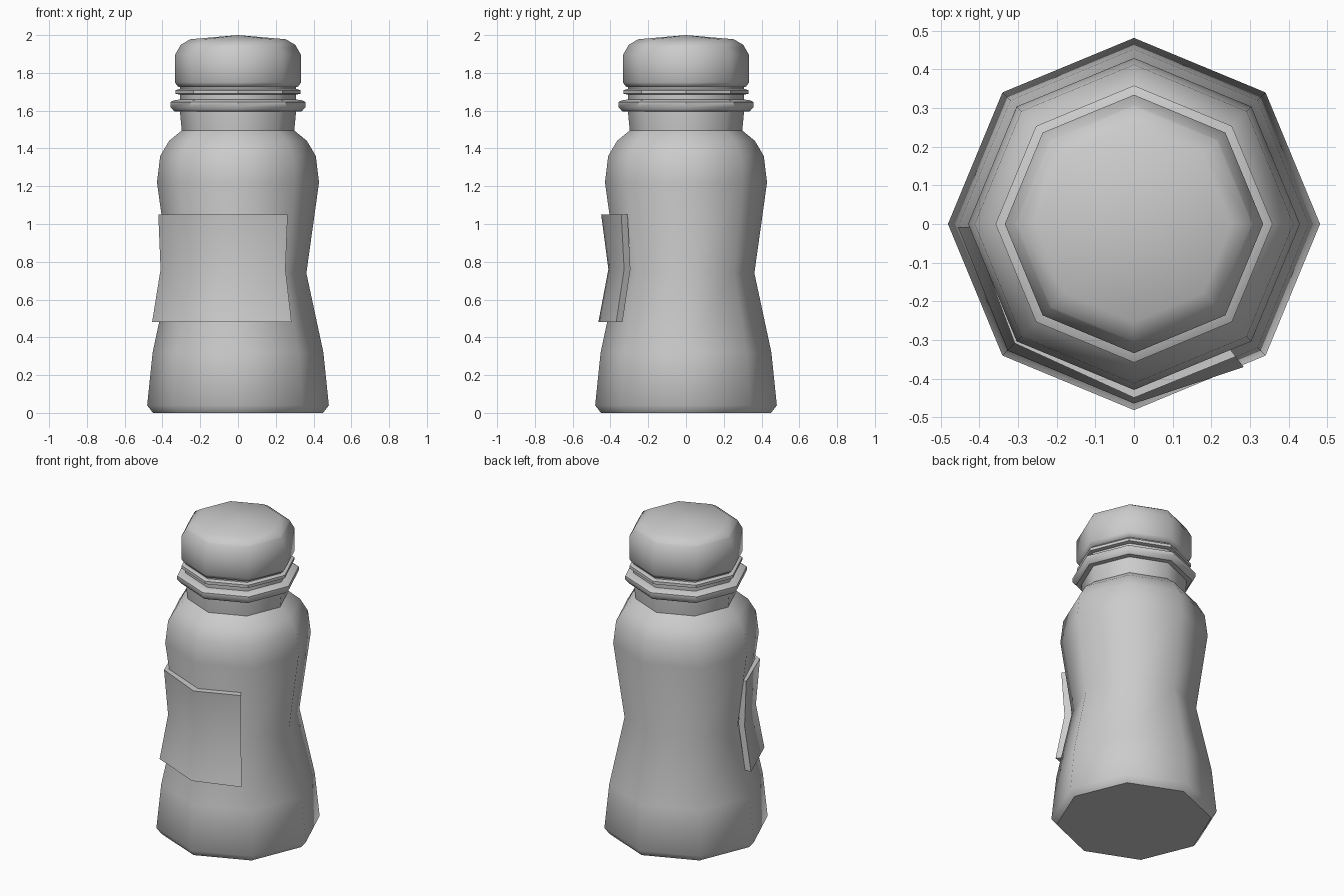
import bpy, bmesh
from math import sin, cos, radians

if "Cube" in bpy.data.objects:
    bpy.data.objects.remove(bpy.data.objects["Cube"])

SIDES = 8


def finish(name, bm, angle):
    bmesh.ops.recalc_face_normals(bm, faces=bm.faces)
    mesh = bpy.data.meshes.new(name)
    bm.to_mesh(mesh)
    bm.free()
    ob = bpy.data.objects.new(name, mesh)
    bpy.context.collection.objects.link(ob)
    bpy.ops.object.select_all(action='DESELECT')
    ob.select_set(True)
    bpy.context.view_layer.objects.active = ob
    bpy.ops.object.shade_smooth_by_angle(angle=radians(angle))
    return ob


def point(bm, r, deg, z):
    return bm.verts.new((r * cos(radians(deg)), r * sin(radians(deg)), z))


def lathe(name, profile, peak=None, angle=48):
    """Eight-sided turned solid from (radius, height) pairs, bottom to top."""
    bm = bmesh.new()
    rings = [[point(bm, r, i * 360 / SIDES, z) for i in range(SIDES)] for r, z in profile]
    for a, b in zip(rings, rings[1:]):
        for i in range(SIDES):
            j = (i + 1) % SIDES
            bm.faces.new((a[i], a[j], b[j], b[i]))
    bm.faces.new(rings[0])
    if peak is None:
        bm.faces.new(rings[-1])
    else:
        tip = bm.verts.new((0, 0, peak))
        for i in range(SIDES):
            bm.faces.new((rings[-1][i], rings[-1][(i + 1) % SIDES], tip))
    return finish(name, bm, angle)


# Waisted bottle with shoulder and neck
lathe("bottle_body", [(.45, 0), (.481, .04), (.452, .32), (.362, .74), (.429, 1.22),
                      (.412, 1.36), (.365, 1.44), (.298, 1.495), (.308, 1.60), (.308, 1.75)])

# Flange and thin seal ring under the cap
lathe("neck_flange", [(.30, 1.595), (.338, 1.597), (.358, 1.62), (.358, 1.645),
                      (.338, 1.655), (.30, 1.66)], angle=40)
lathe("seal_ring", [(.31, 1.685), (.332, 1.69), (.332, 1.708), (.31, 1.715)], angle=40)

# Cap with bevelled, slightly domed top
lathe("cap", [(.305, 1.725), (.318, 1.727), (.334, 1.75), (.334, 1.895), (.308, 1.94),
              (.304, 1.948), (.253, 1.978)], peak=2.0)

# Wrapped label: outer radius at each height for every column angle
heights = (.48, .76, 1.05)
columns = [(181, (.455, .41, .422)), (225, (.462, .412, .436)),
           (270, (.464, .411, .449)), (307.5, (.466, .413, .432))]
bm = bmesh.new()
outer = [[point(bm, r, deg, z) for r, z in zip(rs, heights)] for deg, rs in columns]
inner = [[point(bm, r - .042, deg, z) for r, z in zip(rs, heights)] for deg, rs in columns]
for c in range(3):
    for k in range(2):
        for g in (outer, inner):
            bm.faces.new((g[c][k], g[c + 1][k], g[c + 1][k + 1], g[c][k + 1]))
    for k in (0, 2):
        bm.faces.new((outer[c][k], outer[c + 1][k], inner[c + 1][k], inner[c][k]))
for c in (0, 3):
    for k in range(2):
        bm.faces.new((outer[c][k], outer[c][k + 1], inner[c][k + 1], inner[c][k]))
finish("label", bm, 48)
